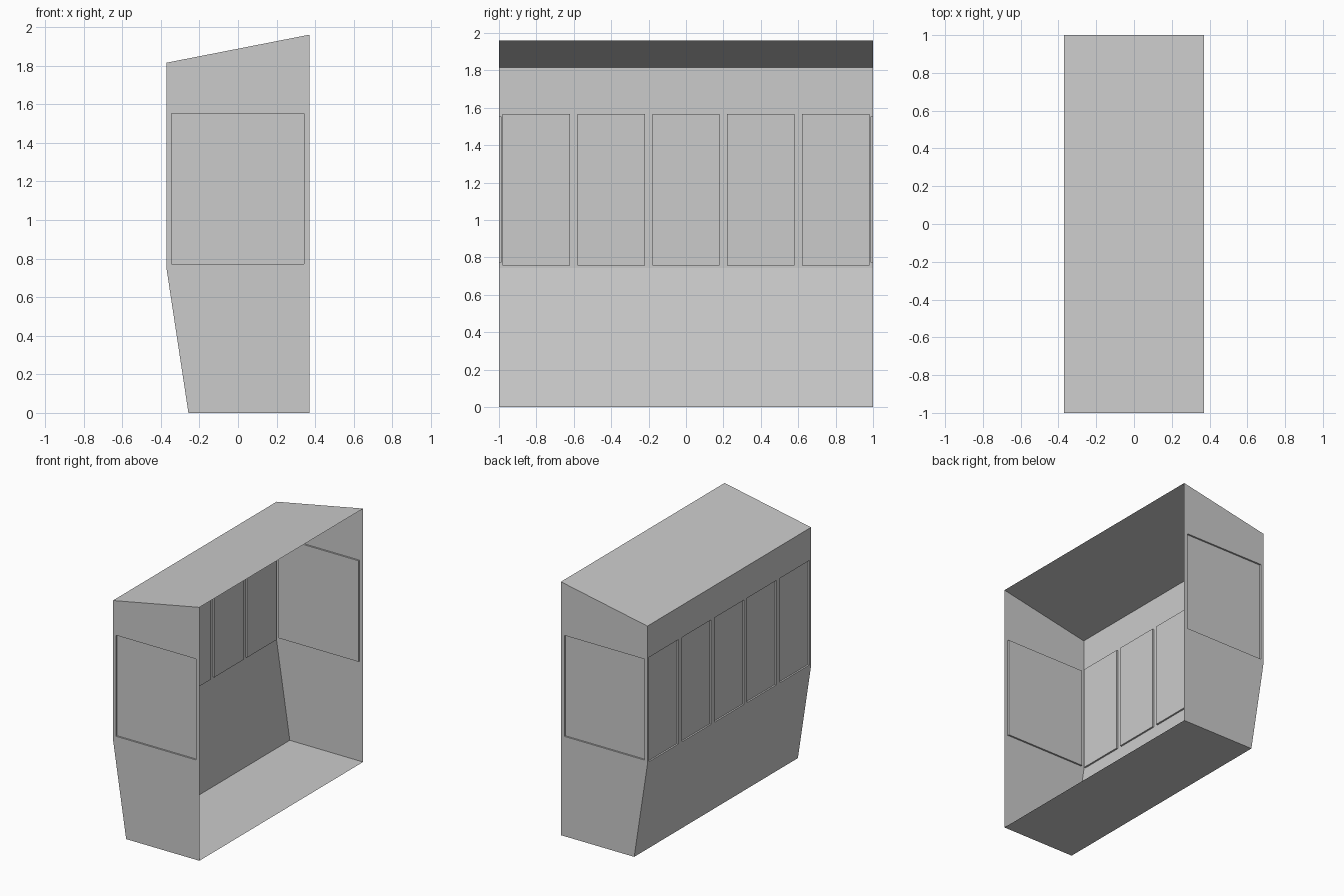
import bpy

if "Cube" in bpy.data.objects:
    bpy.data.objects.remove(bpy.data.objects["Cube"])

HX, HY = 0.37, 1.0      # half depth and half length
DEPTH = 0.013           # recess of the window panels


def make(name, polys):
    """Join polygons (lists of points) into one welded sheet object."""
    verts, faces, index = [], [], {}
    for poly in polys:
        face = []
        for p in poly:
            key = tuple(round(c, 5) for c in p)
            if key not in index:
                index[key] = len(verts)
                verts.append(key)
            face.append(index[key])
        faces.append(face)
    mesh = bpy.data.meshes.new(name)
    mesh.from_pydata(verts, [], faces)
    obj = bpy.data.objects.new(name, mesh)
    bpy.context.collection.objects.link(obj)
    return obj


def windowed_wall(name, place, lower, upper, left, right, z0, z1, windows, flip):
    """Sheet wall with pressed-in windows; place(u, z, d) maps to 3D.
    lower / upper are the outline corners below and above the window band."""
    cuts = [u for w in windows for u in w]
    row = [left] + cuts + [right]
    flat = [lower + [(u, z0) for u in reversed(row)],
            [(u, z1) for u in row] + upper]
    # pillars between the windows
    for a, b in zip(row[0::2], row[1::2]):
        flat.append([(a, z0), (b, z0), (b, z1), (a, z1)])
    polys = [[place(u, z, 0) for u, z in f] for f in flat]
    # recessed panes and their thin reveals
    for a, b in windows:
        ring = [(a, z0), (b, z0), (b, z1), (a, z1)]
        polys.append([place(u, z, DEPTH) for u, z in ring])
        for p, q in zip(ring, ring[1:] + ring[:1]):
            polys.append([place(*p, 0), place(*q, 0),
                          place(*q, DEPTH), place(*p, DEPTH)])
    if flip:
        polys = [p[::-1] for p in polys]
    return make(name, polys)


# end walls, one large window each
for s, name in ((-1, "front_end_wall"), (1, "rear_end_wall")):
    windowed_wall(name, lambda u, z, d, s=s: (u, s * (HY - d), z),
                  [(-HX, 0.745), (-0.257, 0), (HX, 0)],
                  [(HX, 1.96), (-HX, 1.815)],
                  -HX, HX, 0.772, 1.553, [(-0.345, 0.341)], s > 0)

# long wall with five windows
panes = [(c - 0.18, c + 0.18) for c in (-0.8, -0.4, 0, 0.4, 0.8)]
windowed_wall("long_window_wall", lambda u, z, d: (-HX + d, u, z),
              [(-HY, 0.745), (HY, 0.745)], [(HY, 1.815), (-HY, 1.815)],
              -HY, HY, 0.758, 1.566, panes, True)


def strip(name, a, b):
    """Sheet spanning the full length between two (x, z) profile points."""
    make(name, [[(a[0], -HY, a[1]), (b[0], -HY, b[1]),
                 (b[0], HY, b[1]), (a[0], HY, a[1])]])


# sloped lower wall, floor and roof; the +x side stays open
strip("sloped_lower_wall", (-HX, 0.745), (-0.257, 0))
strip("floor", (HX, 0), (-0.257, 0))
strip("roof", (-HX, 1.815), (HX, 1.96))
